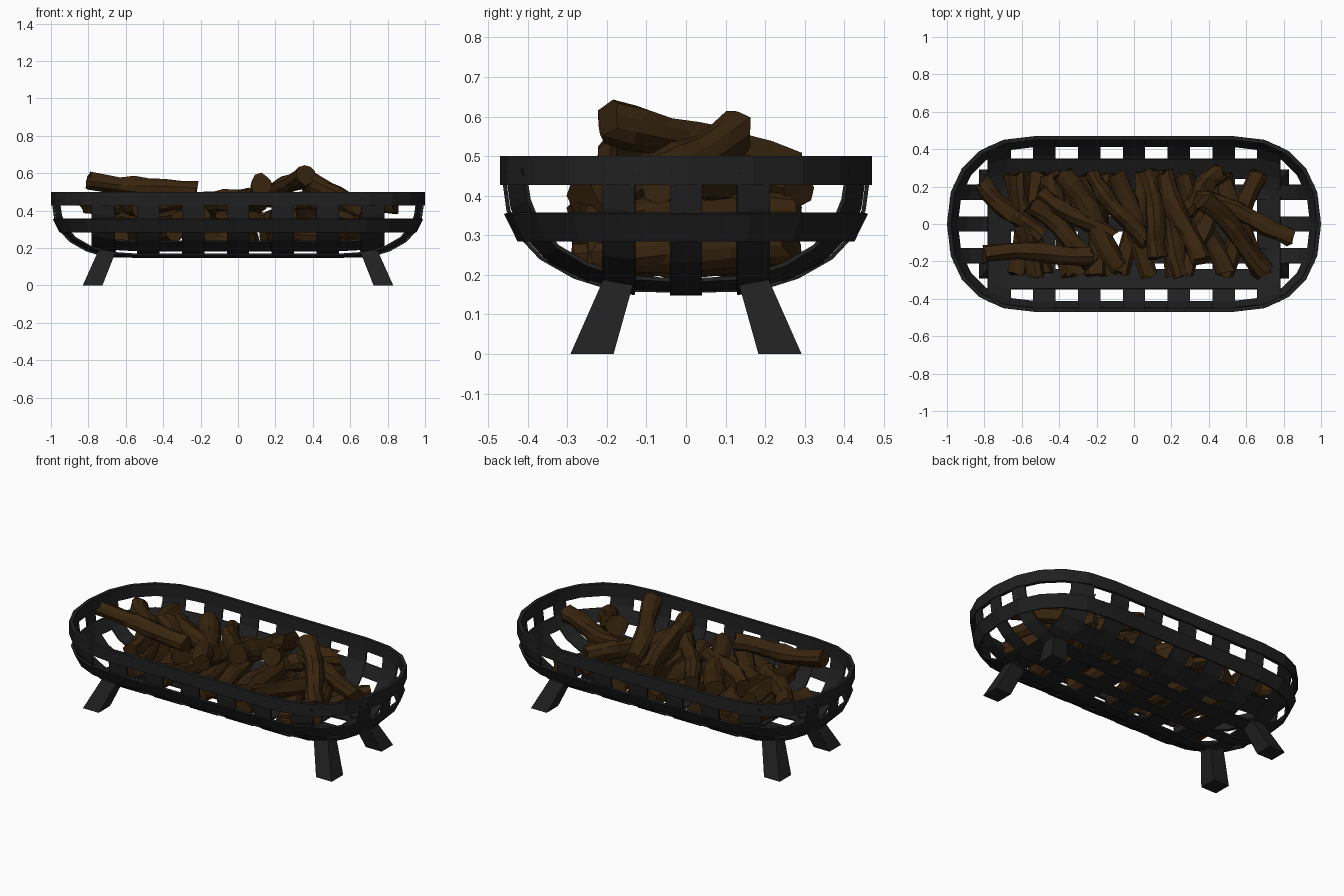
import bpy, math, random
from mathutils import Vector

if "Cube" in bpy.data.objects:
    bpy.data.objects.remove(bpy.data.objects["Cube"])

random.seed(7)
P, B, CX = 2.3, 0.47, 0.53      # roundness, half width, start of the round ends


def material(name, rgb):
    m = bpy.data.materials.new(name)
    m.diffuse_color = (*rgb, 1)
    m.use_nodes = True
    m.node_tree.nodes["Principled BSDF"].inputs["Base Color"].default_value = m.diffuse_color
    return m


iron = material("black iron", (0.0145, 0.0145, 0.0145))
bark = material("brown bark", (0.039, 0.018, 0.0045))


def mesh_object(name, verts, faces, mat):
    me = bpy.data.meshes.new(name)
    me.from_pydata(verts, [], faces)
    me.materials.append(mat)
    ob = bpy.data.objects.new(name, me)
    bpy.context.collection.objects.link(ob)
    return ob


# Basket profile: height against distance from the centre line (1 = rim)
PROFILE = [(0, .152), (.3, .154), (.43, .162), (.6, .187), (.78, .235),
           (.89, .29), (.955, .355), (.985, .46)]
RMAX = PROFILE[-1][0]


def height(rho):
    for (r0, z0), (r1, z1) in zip(PROFILE, PROFILE[1:]):
        if rho <= r1:
            return z0 + (z1 - z0) * (rho - r0) / (r1 - r0)
    return PROFILE[-1][1]


# Flat iron straps that follow the bowl
def strap(name, centre, half, lengthwise, lift=0.0, reach=1.0):
    us = [r / RMAX for r, _ in PROFILE if r / RMAX <= reach]
    stations = [(-1, u) for u in reversed(us)]
    stations += [(1, u) for u in (us if lengthwise else us[1:])]
    verts = []
    for sign, u in stations:
        for c in (centre - half, centre + half):
            v = abs(c) / B if lengthwise else max(abs(c) - CX, 0) / B
            w = (RMAX ** P - v ** P) ** (1 / P) * u
            z = height((v ** P + w ** P) ** (1 / P)) + lift
            verts.append((sign * (CX + B * w), c, z) if lengthwise else (c, sign * B * w, z))
    faces = [(2 * i, 2 * i + 1, 2 * i + 3, 2 * i + 2) for i in range(len(stations) - 1)]
    ob = mesh_object(name, verts, faces, iron)
    mod = ob.modifiers.new("thickness", 'SOLIDIFY')
    mod.thickness, mod.offset = 0.01, 0


for i, y in enumerate((-.17, 0, .17)):
    strap(f"long_strap_{i}", y, 0.041, True)
for name, y in (("front", -.295), ("back", .295)):
    strap(f"floor_strap_{name}", y, 0.052, True, lift=0.012, reach=0.45)
for i in range(-3, 4):
    end = abs(i) == 3
    strap(f"cross_strap_{i + 3}", i * 0.24, 0.062 if end else 0.06, False, lift=0.008)


# Closed bands around the basket, swept from a four-point section (rho, z)
def band(name, section, n=10):
    verts = []
    angles = [-math.pi / 2 + math.pi * k / n for k in range(n + 1)]
    for side in (1, -1):
        for a in angles:
            c, s = max(math.cos(a), 0), math.sin(a)
            ex = c ** (2 / P)
            ey = math.copysign(abs(s) ** (2 / P), s)
            for rho, z in section:
                verts.append((side * (CX + B * rho * ex), side * B * rho * ey, z))
    m, k = len(verts) // 4, 4
    faces = [(i * k + j, (i + 1) % m * k + j, (i + 1) % m * k + (j + 1) % k,
              i * k + (j + 1) % k) for i in range(m) for j in range(k)]
    mesh_object(name, verts, faces, iron)


band("top_rim", [(1, .427), (1, .5), (.955, .5), (.955, .427)])
band("middle_band", [(.905, .284), (.978, .354), (.95, .358), (.875, .288)])

# Splayed legs
for sx in (1, -1):
    for sy in (1, -1):
        verts = [(sx * x, sy * y, z)
                 for z, x0, x1, y0, y1 in ((0, .725, .83, .183, .292), (.19, .65, .745, .13, .208))
                 for x, y in ((x0, y0), (x1, y0), (x1, y1), (x0, y1))]
        faces = [(3, 2, 1, 0), (4, 5, 6, 7)]
        faces += [(i, (i + 1) % 4, (i + 1) % 4 + 4, i + 4) for i in range(4)]
        if sx * sy < 0:
            faces = [f[::-1] for f in faces]
        mesh_object(f"leg_{'right' if sx > 0 else 'left'}_{'back' if sy > 0 else 'front'}",
                    verts, faces, iron)


# Rough, slightly bent logs
def log(name, a, b, r, sides=10, rings=8):
    a, b = Vector(a), Vector(b)
    d = (b - a).normalized()
    u = d.cross(Vector((0, 0, 1))).normalized()
    v = u.cross(d)
    ridge = [random.uniform(.84, 1.12) for _ in range(sides)]
    bend = random.choice((-.016, .016))
    verts = []
    for i in range(rings):
        t = i / (rings - 1)
        c = a.lerp(b, t) + (u + v * .5) * bend * math.sin(math.pi * t * 1.6)
        flare = r * random.uniform(.88, 1.1)
        for j in range(sides):
            ang = 2 * math.pi * j / sides + .35 * t
            rr = flare * ridge[j] * random.uniform(.88, 1.1)
            verts.append(c + (u * math.cos(ang) + v * math.sin(ang)) * rr
                         + d * random.uniform(-.014, .014))
    faces = [(i * sides + j, (i + 1) * sides + j,
              (i + 1) * sides + (j + 1) % sides, i * sides + (j + 1) % sides)
             for i in range(rings - 1) for j in range(sides)]
    faces += [tuple(range(sides)), tuple(range(rings * sides - 1, (rings - 1) * sides - 1, -1))]
    mesh_object(name, verts, faces, bark)


# Top logs: start, end, radius
TOP = [
    ((-.80, -.16, .56), (-.23, -.16, .495), .054),
    ((-.82, .23, .43), (-.50, -.08, .44), .05),
    ((-.61, .27, .42), (-.54, -.28, .42), .052),
    ((-.55, .10, .44), (-.22, -.20, .43), .055),
    ((-.38, .27, .44), (-.07, -.22, .44), .055),
    ((-.50, .17, .43), (-.12, -.08, .44), .052),
    ((-.23, .27, .43), (.05, -.11, .48), .052),
    ((.07, .28, .42), (.14, -.18, .535), .055),
    ((.17, .27, .46), (.345, -.20, .60), .057),
    ((.47, .28, .42), (.27, .08, .44), .053),
    ((.32, .15, .46), (.85, -.06, .42), .052),
    ((.37, .13, .56), (.70, -.24, .38), .056),
]
for i, (a, b, r) in enumerate(TOP):
    log(f"top_log_{i}", a, b, r)

# Lower layers of logs filling the basket
for layer, (z, reach, n) in enumerate(((.255, .27, 7), (.35, .27, 7))):
    for i in range(n):
        x = -.57 + 1.14 * i / (n - 1)
        lean = random.uniform(.03, .12) * (1 if (i + layer) % 3 else -1)
        dz = random.uniform(-.01, .02)
        log(f"lower_log_{layer}_{i}", (x - lean, reach, z + dz), (x + lean, -reach, z - dz + .01), .054)
